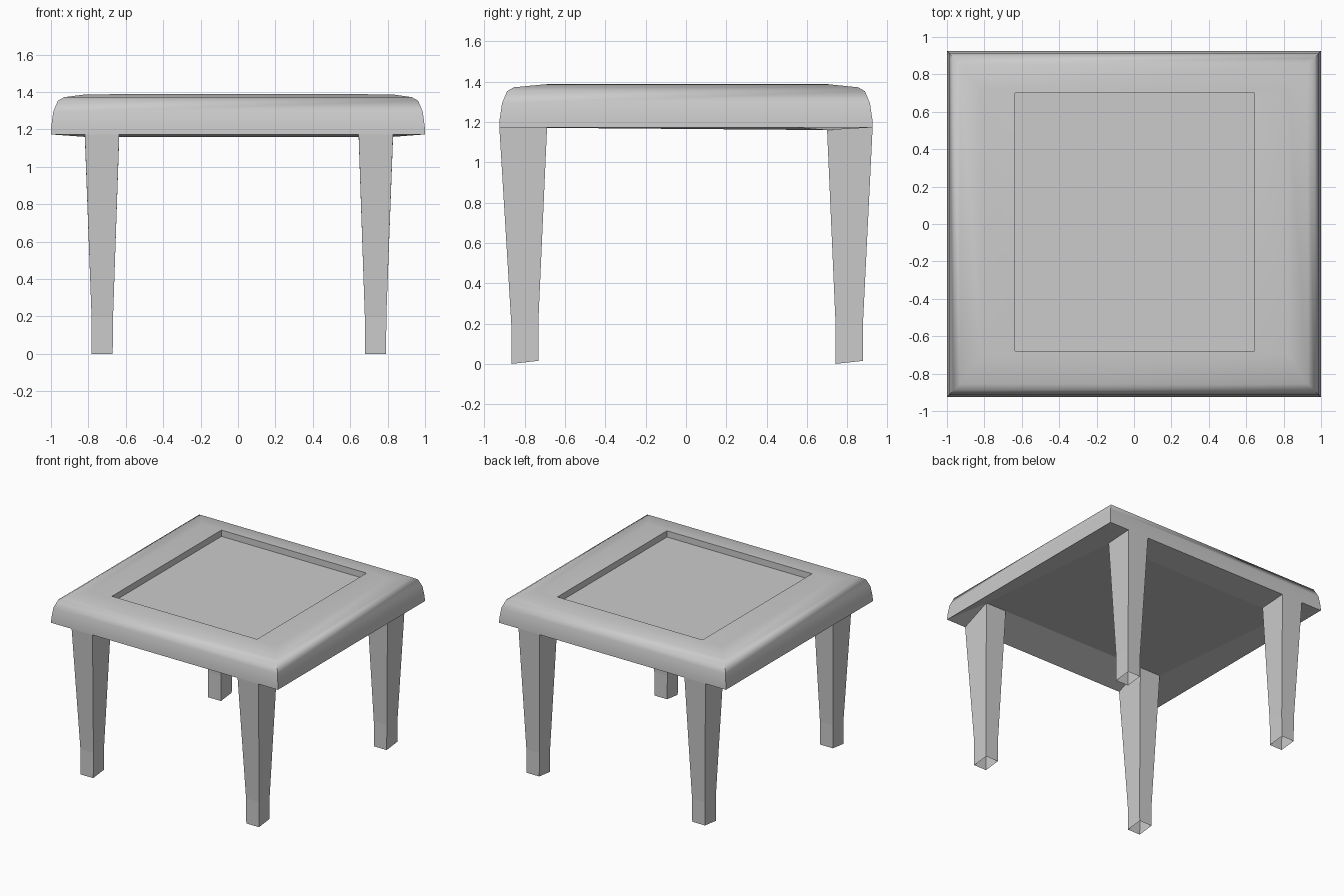
import bpy, math

if "Cube" in bpy.data.objects:
    bpy.data.objects.remove(bpy.data.objects["Cube"])


def make_object(name, verts, faces):
    mesh = bpy.data.meshes.new(name)
    mesh.from_pydata(verts, [], faces)
    mesh.update()
    obj = bpy.data.objects.new(name, mesh)
    bpy.context.collection.objects.link(obj)
    return obj


def loft(name, loops, caps=()):
    """Skin a list of four-point loops; caps are the loop indices to fill."""
    verts = [p for loop in loops for p in loop]
    faces = []
    for i in range(len(loops) - 1):
        for j in range(4):
            k = (j + 1) % 4
            faces.append((i * 4 + j, i * 4 + k, i * 4 + 4 + k, i * 4 + 4 + j))
    for c in caps:
        quad = [c * 4 + j for j in range(4)]
        faces.append(quad if c else quad[::-1])
    return make_object(name, verts, faces)


def rect(x0, x1, y0, y1, z_low_y, z_high_y):
    return [(x0, y0, z_low_y), (x1, y0, z_low_y),
            (x1, y1, z_high_y), (x0, y1, z_high_y)]


# Table top: tilted underside panel, rounded rim, sunken centre panel
# (half x, half y, z, x offset, y offset)
profile = [
    (1.00, 0.926, 1.173, 0.0, 0.0),
    (0.999, 0.925, 1.21, 0.0, 0.0),
    (0.988, 0.913, 1.293, 0.0, 0.0),
    (0.964, 0.888, 1.352, 0.0, 0.0),
    (0.93, 0.855, 1.372, 0.0, 0.0),
    (0.82, 0.705, 1.387, 0.005, 0.005),
    (0.64, 0.69, 1.388, 0.004, 0.01),
    (0.64, 0.69, 1.338, 0.004, 0.01),
]
loops = [rect(-0.82, 0.825, -0.685, 0.70, 1.27, 1.16)]
loops += [rect(ox - hx, ox + hx, oy - hy, oy + hy, z, z)
          for hx, hy, z, ox, oy in profile]
top = loft("table_top", loops, caps=(0, len(loops) - 1))
bpy.context.view_layer.objects.active = top
top.select_set(True)
bpy.ops.object.shade_smooth_by_angle(angle=math.radians(50))
for p in top.data.polygons:          # flat underside
    if p.normal.z < -0.3:
        p.use_smooth = False


# Legs: tapered open tubes, straight at the foot, with tops cut to the underside
def leg(name, side, foot_y, top_y, top_z):
    def xs(inner, outer):
        return [x + 0.005 for x in sorted((side * inner, side * outer))]
    return loft(name, [
        rect(*xs(0.675, 0.787), *foot_y, 0.0, 0.015),
        rect(*xs(0.673, 0.788), *foot_y, 0.2, 0.2),
        rect(*xs(0.64, 0.824), *top_y, *top_z),
    ])


for label, side in (("left", -1), ("right", 1)):
    leg("front_leg_" + label, side, (-0.867, -0.733), (-0.926, -0.685), (1.173, 1.27))
    leg("back_leg_" + label, side, (0.742, 0.878), (0.70, 0.926), (1.16, 1.173))
